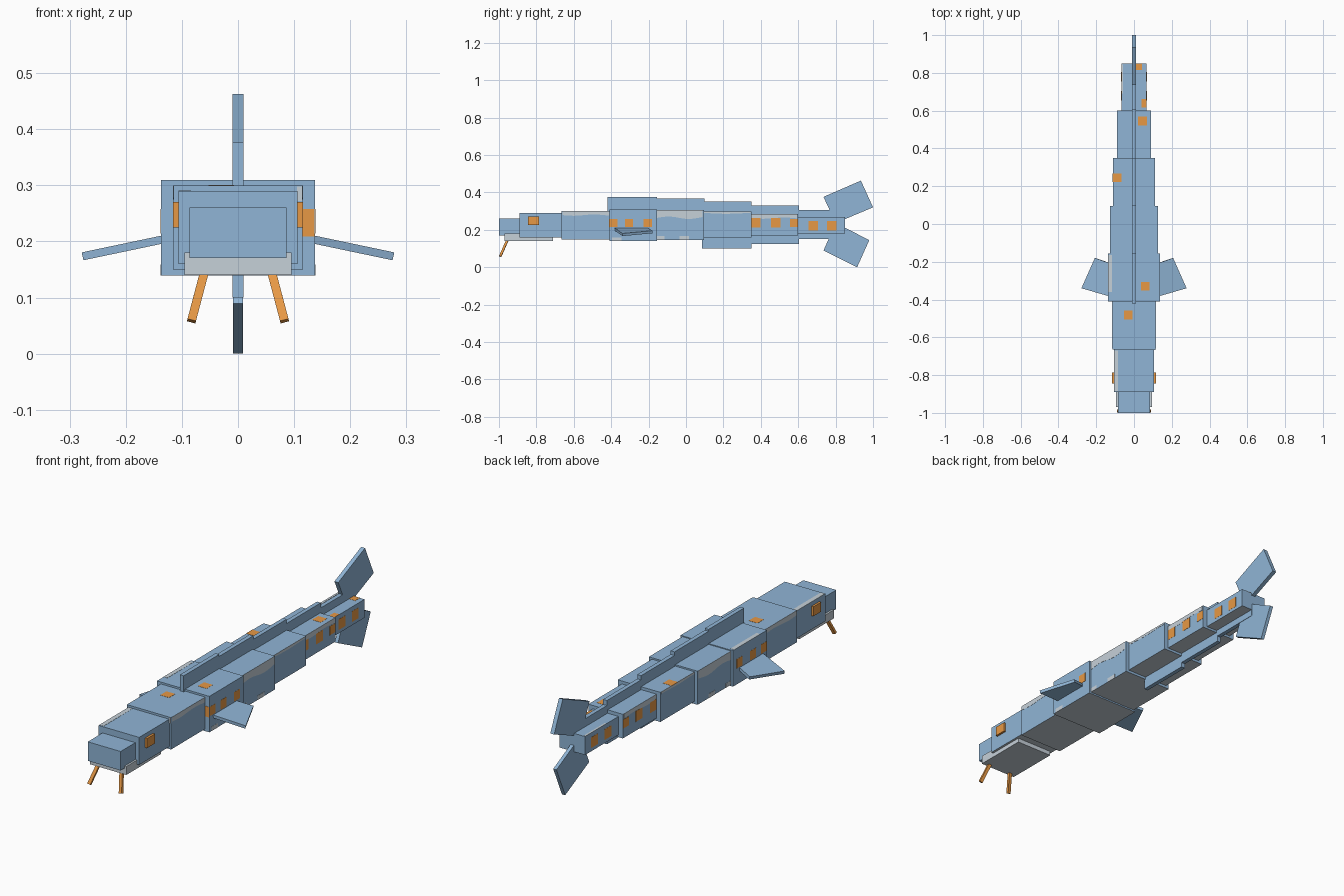
import bpy, bmesh, math
from mathutils import Vector

old = bpy.data.objects.get("Cube")
if old:
    bpy.data.objects.remove(old)


def material(name, r, g, b):
    lin = [((c / 255 + 0.055) / 1.055) ** 2.4 for c in (r, g, b)] + [1]
    m = bpy.data.materials.new(name)
    m.use_nodes = True
    m.diffuse_color = lin
    m.node_tree.nodes["Principled BSDF"].inputs["Base Color"].default_value = lin
    return m


BLUE = material("steel_blue", 144, 181, 214)
ORANGE = material("orange", 235, 155, 70)
PALE = material("pale_grey", 198, 209, 217)
SKIN = 0.0008  # half thickness of painted plates


def prism(name, points, depth, *mats):
    """Extrude a flat outline along depth, centred on the outline."""
    bm = bmesh.new()
    d = Vector(depth)
    lo = [bm.verts.new(Vector(p) - d / 2) for p in points]
    hi = [bm.verts.new(Vector(p) + d / 2) for p in points]
    bm.faces.new(lo)
    bm.faces.new(hi)
    for i in range(len(lo)):
        j = (i + 1) % len(lo)
        bm.faces.new((lo[i], lo[j], hi[j], hi[i]))
    bmesh.ops.recalc_face_normals(bm, faces=bm.faces)
    # A second material goes on downward faces
    for f in bm.faces:
        f.normal_update()
        f.material_index = 1 if len(mats) > 1 and f.normal.z < -0.5 else 0
    mesh = bpy.data.meshes.new(name)
    bm.to_mesh(mesh)
    bm.free()
    for m in mats:
        mesh.materials.append(m)
    ob = bpy.data.objects.new(name, mesh)
    bpy.context.collection.objects.link(ob)


def box(name, x, y, z, *mats):
    """Box from (min, max) ranges."""
    mid = sum(z) / 2
    pts = [(x[0], y[0], mid), (x[1], y[0], mid), (x[1], y[1], mid), (x[0], y[1], mid)]
    prism(name, pts, (0, 0, z[1] - z[0]), *mats)


def around(c, r):
    return (c - r, c + r)


# Head and jaw
box("snout", (-0.086, 0.086), (-1.0, -0.88), (0.17, 0.26), BLUE)
box("head", (-0.106, 0.106), (-0.89, -0.66), (0.16, 0.29), BLUE, PALE)
box("jaw", (-0.095, 0.095), (-0.97, -0.71), (0.14, 0.18), PALE)

# Body segments: half width, start, end, bottom, top
segments = [
    (0.115, -0.665, -0.405, 0.149, 0.300),
    (0.137, -0.410, -0.155, 0.139, 0.309),
    (0.127, -0.160, 0.095, 0.146, 0.305),
    (0.111, 0.090, 0.350, 0.158, 0.298),
    (0.090, 0.345, 0.600, 0.170, 0.284),
    (0.067, 0.595, 0.850, 0.181, 0.268),
]
for i, (w, y0, y1, z0, z1) in enumerate(segments):
    box(f"body_segment_{i + 1}", (-w, w), (y0, y1), (z0, z1), BLUE, PALE)

# Stepped back fin and keel
back = [(-0.42, 0.376), (-0.155, 0.367), (0.10, 0.35), (0.35, 0.33), (0.605, 0.306)]
for i, (y, top) in enumerate(back):
    end = back[i + 1][0] if i < 4 else 0.85
    box(f"back_fin_{i + 1}", (-0.01, 0.01), (y, end), (0.25, top), BLUE)
keel = [(0.085, 0.1), (0.35, 0.123), (0.605, 0.150)]
for i, (y, low) in enumerate(keel):
    end = keel[i + 1][0] if i < 2 else 0.85
    box(f"keel_{i + 1}", (-0.01, 0.01), (y, end), (low, 0.22), BLUE)

# Tail fins
upper = [(0.735, 0.376), (0.935, 0.463), (1.0, 0.32), (0.80, 0.236)]
lower = [(0.735, 0.089), (0.915, 0.0), (0.98, 0.145), (0.80, 0.236)]
prism("upper_tail_fin", [(0, y, z) for y, z in upper], (0.02, 0, 0), BLUE)
prism("lower_tail_fin", [(0, y, z) for y, z in lower], (0.017, 0, 0), BLUE)

fin = [(0.105, -0.215), (0.206, -0.18), (0.277, -0.34), (0.105, -0.39)]
for side, s in (("left", 1), ("right", -1)):
    # Drooping side fin
    pts = [(s * x, y, 0.203 - 0.21 * (x - 0.136)) for x, y in fin]
    prism(f"{side}_side_fin", pts, (s * 0.003, 0, 0.014), BLUE)

    # Eye
    box(f"{side}_eye", sorted((s * 0.1, s * 0.116)), (-0.845, -0.787), (0.225, 0.27), ORANGE)

    # Barbel hanging from the jaw
    a, b = Vector((s * 0.06, -0.955, 0.145)), Vector((s * 0.083, -0.993, 0.058))
    u = Vector((0.0075, 0, s * 0.002))
    v = (b - a).cross(u).normalized() * 0.006
    mid = (a + b) / 2
    prism(f"{side}_barbel", [mid + u + v, mid - u + v, mid - u - v, mid + u - v],
          b - a, ORANGE)

    # Orange spots along the flanks
    for k, (seg, y, z, r) in enumerate([
            (1, -0.387, 0.236, 0.022), (1, -0.305, 0.236, 0.022), (1, -0.205, 0.236, 0.022),
            (4, 0.373, 0.237, 0.025), (4, 0.48, 0.237, 0.025), (4, 0.578, 0.237, 0.021),
            (5, 0.68, 0.222, 0.025), (5, 0.78, 0.222, 0.025)]):
        box(f"{side}_flank_spot_{k + 1}", around(s * segments[seg][0], SKIN),
            around(y, r), around(z, r), ORANGE)

    # Pale ragged band under the upper edge of each flank
    for seg, depth in ((0, 0.024), (2, 0.045), (3, 0.012), (4, 0.024)):
        w, y0, y1, z0, z1 = segments[seg]
        y0 += 0.006
        y1 -= 0.006
        edge = []
        for k in range(9):
            t = k / 8
            drop = depth * (0.9 + 0.15 * math.sin(7 * t + seg * 1.5))
            edge.append((s * w, y0 + (y1 - y0) * t, z1 - drop))
        outline = [(s * w, y1, z1), (s * w, y0, z1)]
        prism(f"{side}_pale_band_{seg + 1}", edge + outline, (2 * SKIN, 0, 0), PALE)

    # Pale flecks by the belly
    for k, (seg, y) in enumerate([(1, -0.37), (2, -0.14), (2, -0.01)]):
        w, z0 = segments[seg][0], segments[seg][3]
        box(f"{side}_belly_fleck_{k + 1}", around(s * w, SKIN), around(y, 0.025),
            (z0, z0 + 0.02), PALE)

# Spots on the back
for k, (x, y, seg) in enumerate([(-0.03, -0.482, 0), (0.06, -0.33, 1), (-0.09, 0.245, 3),
                                 (0.045, 0.545, 4), (0.062, 0.64, 5), (0.02, 0.838, 5)]):
    w, end, top = segments[seg][0], segments[seg][2], segments[seg][4]
    box(f"back_spot_{k + 1}", (x - 0.023, min(x + 0.023, w)),
        (y - 0.023, min(y + 0.023, end)), around(top, SKIN), ORANGE)

# Pale patches along the right edge of the back
for k, (x, width, y0, y1, z) in enumerate([(-0.106, 0.022, -0.885, -0.67, 0.29),
                                           (-0.137, 0.02, -0.36, -0.165, 0.309),
                                           (-0.067, 0.01, 0.69, 0.845, 0.268)]):
    box(f"back_patch_{k + 1}", (x, x + width), (y0, y1), around(z, SKIN), PALE)

# Marks on forward facing steps
box("front_step_spot", (0.115, 0.136), around(-0.41, SKIN), (0.209, 0.258), ORANGE)
box("front_step_patch", (0.105, 0.114), around(-0.665, SKIN), (0.272, 0.298), PALE)
